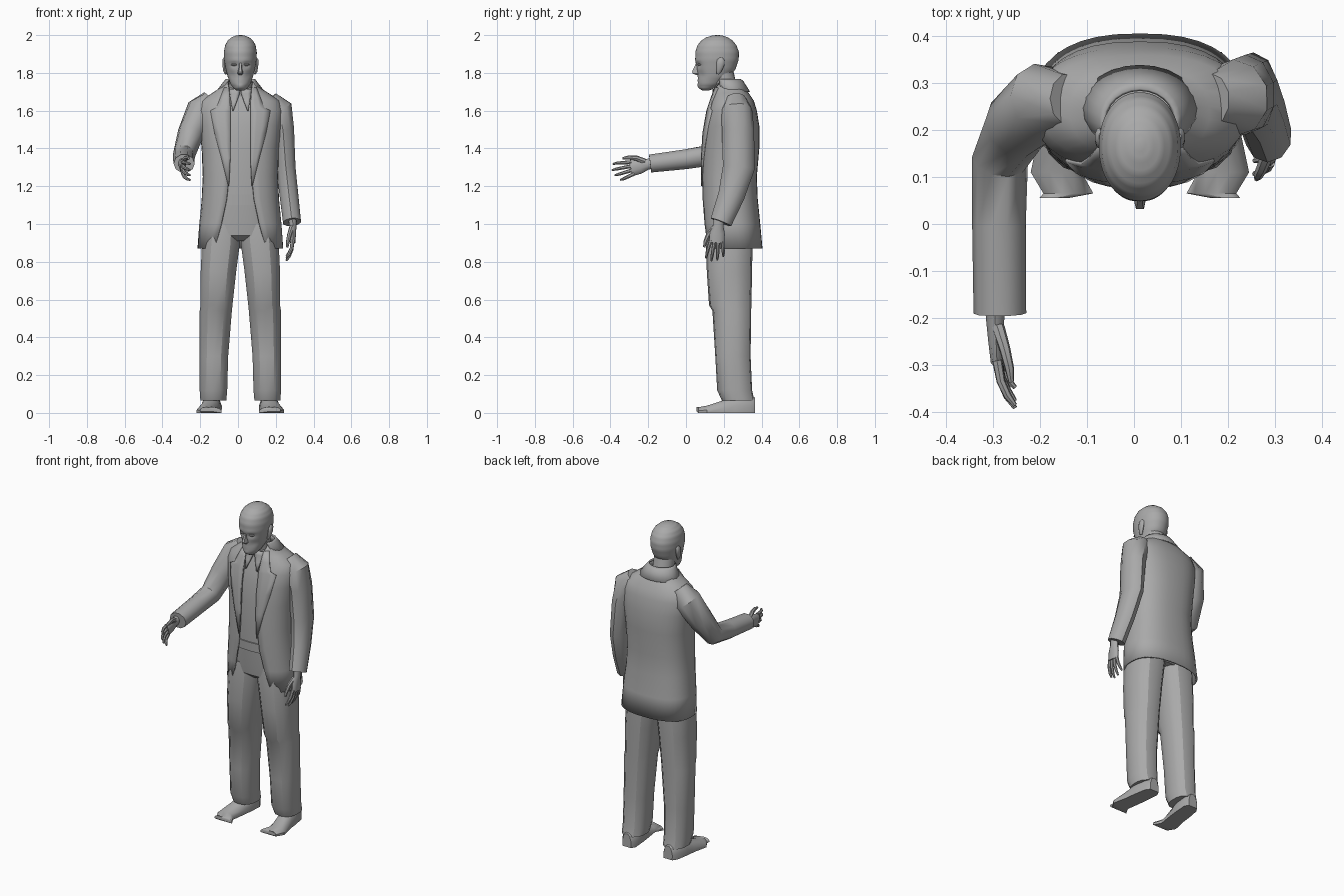
import bpy, bmesh, math
from mathutils import Vector

if "Cube" in bpy.data.objects:
    bpy.data.objects.remove(bpy.data.objects["Cube"])

grey = bpy.data.materials.new("plain grey")
grey.use_nodes = True
grey.diffuse_color = (0.4, 0.4, 0.4, 1)
grey.node_tree.nodes["Principled BSDF"].inputs["Base Color"].default_value = (0.4, 0.4, 0.4, 1)
CX = 0.0125  # body centre line


def finish(name, rings, closed=True, caps=True, angle=35, thick=0):
    """Bridge rings of points into one object."""
    bm = bmesh.new()
    vs = [[bm.verts.new(p) for p in r] for r in rings]
    n = len(rings[0])
    for a, b in zip(vs, vs[1:]):
        for i in range(n if closed else n - 1):
            j = (i + 1) % n
            bm.faces.new((a[i], a[j], b[j], b[i]))
    if caps and closed:
        bm.faces.new(vs[0])
        bm.faces.new(vs[-1])
    bmesh.ops.recalc_face_normals(bm, faces=bm.faces)
    me = bpy.data.meshes.new(name)
    bm.to_mesh(me)
    bm.free()
    me.materials.append(grey)
    ob = bpy.data.objects.new(name, me)
    bpy.context.collection.objects.link(ob)
    if thick:
        mod = ob.modifiers.new("thickness", "SOLIDIFY")
        mod.thickness, mod.offset = thick, 0
    bpy.ops.object.select_all(action="DESELECT")
    ob.select_set(True)
    bpy.context.view_layer.objects.active = ob
    bpy.ops.object.shade_smooth_by_angle(angle=math.radians(angle))
    return ob


def spow(v, p):
    return math.copysign(abs(v) ** p, v)


def section(row, t, p):
    """Point on a rounded horizontal section; t = 0 is the front."""
    z, cx, hw, yf, yb = row[:5]
    return Vector((cx + hw * spow(math.sin(t), p),
                   (yf + yb) / 2 - (yb - yf) / 2 * spow(math.cos(t), p), z))


def sample(rows, z):
    for a, b in zip(rows, rows[1:]):
        if a[0] <= z <= b[0]:
            f = (z - a[0]) / (b[0] - a[0])
            return [u + (v - u) * f for u, v in zip(a, b)]
    return list(rows[-1])


def loft(name, rows, n=16, p=0.85, angle=35):
    return finish(name, [[section(r, math.tau * i / n, p) for i in range(n)] for r in rows], angle=angle)


def tube(name, pts, ref, n=10, angle=40):
    """Limb along (x, y, z, half width along ref, half width across)."""
    cs, ref, rings = [Vector(p[:3]) for p in pts], Vector(ref), []
    for i, c in enumerate(cs):
        t = (cs[min(i + 1, len(cs) - 1)] - cs[max(i - 1, 0)]).normalized()
        u = (ref - t * ref.dot(t)).normalized()
        w = t.cross(u)
        rings.append([c + u * pts[i][3] * math.cos(math.tau * k / n)
                      + w * pts[i][4] * math.sin(math.tau * k / n) for k in range(n)])
    return finish(name, rings, angle=angle)


# Jacket: z, centre, half width, front, back, half opening
jacket = [(0.87, CX, .222, .10, .40, .135), (1.0, CX, .213, .093, .388, .10),
          (1.13, CX, .2, .088, .375, .072), (1.25, CX, .194, .086, .37, .06),
          (1.4, CX, .2, .09, .383, .055), (1.52, CX, .214, .1, .383, .055),
          (1.6, CX, .222, .118, .37, .055), (1.65, CX, .205, .135, .355, .056),
          (1.69, CX, .145, .148, .328, .057), (1.72, CX, .10, .15, .31, .06),
          (1.75, CX, .08, .158, .296, .066)]
P = 0.82


def front_y(x, z):
    r = sample(jacket, z)
    s = min(1, abs(x - CX) / r[2]) ** (1 / P)
    return section(r, math.asin(s), P).y


shell = []
for r in jacket:
    t0 = math.asin((r[5] / r[2]) ** (1 / P))
    shell.append([section(r, t0 + (math.tau - 2 * t0) * i / 30, P) for i in range(31)])
finish("jacket", shell, closed=False, thick=0.01)

# Shirt, waistband and hips
loft("shirt", [(z, cx, hw - .018, yf + .012, yb - .018) for z, cx, hw, yf, yb, o in jacket[2:-1]], p=P, n=30)
loft("waistband", [(1.1, CX, .18, .094, .355), (1.155, CX, .18, .092, .355)], p=P, n=24)
loft("hips", [(.91, CX, .10, .15, .33), (.94, CX, .19, .115, .355),
              (1.0, CX, .19, .108, .36), (1.11, CX, .178, .1, .355)], n=24)


def plate(name, rows, lift):
    """Thin cloth strip lying on the chest: z, inner x, outer x from centre line."""
    for side, s in (("left", 1), ("right", -1)):
        grid = []
        for z, a, b in rows:
            xs = [CX + s * (a + (b - a) * k / 3) for k in range(4)]
            grid.append([Vector((x, front_y(x, z) - lift, z)) for x in xs])
        finish(side + name, grid, closed=False, thick=0.008)


plate("_lapel", [(1.2, .06, .063), (1.35, .053, .1), (1.48, .053, .135), (1.6, .053, .158),
                 (1.615, .053, .125), (1.66, .055, .108), (1.72, .06, .085)], .008)
plate("_shirt_collar", [(1.6, .037, .042), (1.65, .018, .05), (1.69, .004, .056), (1.715, .002, .058)], .004)

# Jacket collar behind the neck
finish("jacket_collar", [[section((z, CX, hw, .15, yb), .9 + (math.tau - 1.8) * i / 18, 1) for i in range(19)]
                         for z, hw, yb in ((1.7, .125, .335), (1.755, .083, .3), (1.765, .075, .285))],
       closed=False, thick=.008)

# Trouser legs and shoes: z, outer, inner, front, back
leg = [(.065, .213, .073, .19, .362), (.12, .217, .068, .165, .35), (.3, .217, .063, .155, .342),
       (.54, .217, .043, .14, .345), (.57, .212, .04, .122, .346), (.75, .212, .02, .11, .35),
       (.9, .205, .0, .106, .352), (1.0, .19, .0, .115, .35)]
shoe = [(.065, .152, .052, .03, .018), (.11, .178, .053, .0, .026), (.2, .162, .05, .0, .055),
        (.26, .155, .05, .0, .085), (.34, .145, .046, .0, .08), (.366, .143, .03, .004, .07)]
for side, s in (("left", 1), ("right", -1)):
    loft(side + "_trouser_leg", [(z, CX + s * (o + i) / 2, (o - i) / 2, f, b) for z, o, i, f, b in leg], n=14, angle=30)
    rings = []
    for y, x, hw, lo, hi in [(.055, .183, .03, .008, .03)] + [(a, b, c, 0, e + .012) for a, b, c, d, e in shoe]:
        prof = [(-1, lo), (1, lo), (1.02, lo + (hi - lo) * .4), (.7, lo + (hi - lo) * .85), (.25, hi),
                (-.25, hi), (-.7, lo + (hi - lo) * .85), (-1.02, lo + (hi - lo) * .4)]
        rings.append([Vector((CX + s * (x + u * hw), y, z)) for u, z in prof])
    finish(side + "_shoe", rings, angle=40)

# Sleeves
tube("left_sleeve", [(.165, .265, 1.66, .055, .05), (.213, .268, 1.605, .082, .08), (.238, .275, 1.5, .085, .062),
                     (.253, .28, 1.3, .085, .054), (.27, .24, 1.15, .07, .052), (.286, .185, 1.01, .058, .05)], (0, 1, 0))
tube("right_sleeve", [(-.14, .265, 1.665, .05, .055), (-.19, .262, 1.605, .083, .082), (-.25, .21, 1.48, .07, .075),
                      (-.285, .135, 1.365, .06, .062), (-.287, 0, 1.343, .057, .055), (-.285, -.19, 1.32, .056, .05)],
     (1, 0, 0))


def hand(side, wrist, along, thumbward, palm):
    """Palm, four curled fingers and a thumb in a local frame."""
    o, d, w, q = (Vector(v) for v in (wrist, along, thumbward, palm))
    d.normalize()

    def at(a, b, c, r1, r2):
        return (*(o + d * a + w * b + q * c), r1, r2)
    tube(side + "_palm", [at(-.03, 0, 0, .03, .024), at(.01, 0, 0, .028, .02), at(.05, 0, .002, .04, .018),
                          at(.1, -.002, .004, .04, .014)], w)
    for k, (name, ln) in enumerate((("index", .085), ("middle", .098), ("ring", .09), ("little", .068))):
        b = .03 - k * .0205
        tube(f"{side}_{name}_finger", [at(.09, b, .004, .011, .011), at(.1 + ln * .4, b * 1.25, .012, .0095, .0095),
                                       at(.1 + ln * .75, b * 1.4, .026, .0085, .0085),
                                       at(.1 + ln, b * 1.45, .042, .005, .005)], w, n=7)
    tube(side + "_thumb", [at(.02, .018, .006, .016, .014), at(.06, .045, .02, .014, .012),
                           at(.1, .057, .03, .011, .01), at(.13, .06, .034, .006, .006)], w, n=7)


hand("left", (.29, .172, 1.0), (.04, -.12, -1), (0, -1, .1), (-1, 0, 0))
hand("right", (-.295, -.195, 1.318), (0, -1, -.24), (0, -.24, 1), (1, 0, 0))

# Neck
tube("neck", [(CX, .225, 1.64, .068, .065), (CX, .21, 1.72, .062, .06), (CX, .185, 1.82, .062, .062)], (1, 0, 0), n=20)

# Head: z, centre, half width, front, back
head = [(1.708, CX, .022, .085, .125), (1.718, CX, .036, .072, .15), (1.74, CX, .052, .064, .19),
        (1.78, CX, .067, .063, .235), (1.82, CX, .077, .058, .262), (1.87, CX, .086, .049, .279),
        (1.91, CX, .087, .049, .28), (1.945, CX, .081, .06, .268), (1.97, CX, .068, .08, .248),
        (1.988, CX, .047, .107, .222), (1.997, CX, .024, .137, .195), (2.0, CX, .006, .16, .175)]
zs = [a[0] + (b[0] - a[0]) * k / 4 for a, b in zip(head, head[1:]) for k in range(4)] + [2.0]
skull = loft("head", [sample(head, z) for z in zs], n=56, p=0.95, angle=60)


def bump(x, z, x0, z0, sx, sz):
    return math.exp(-((x - x0) / sx) ** 2 - ((z - z0) / sz) ** 2)


# Eye sockets, brow, cheeks, lips and chin
for v in skull.data.vertices:
    x, z = abs(v.co.x - CX), v.co.z
    if v.co.y < .15:
        v.co.y += (.014 * bump(x, z, .033, 1.843, .018, .011) - .005 * bump(x, z, .03, 1.863, .03, .007)
                   + .006 * bump(x, z, .045, 1.79, .02, .02) + .005 * bump(x, z, 0, 1.766, .025, .004)
                   - .004 * bump(x, z, 0, 1.774, .02, .005) - .004 * bump(x, z, 0, 1.757, .018, .005)
                   - .006 * bump(x, z, 0, 1.728, .02, .012))

# Nose, eyes and ears
finish("nose", [[Vector((CX + u * w, y, z)) for u, y in ((-1, .085), (-.45, yf), (.45, yf), (1, .085))]
                for z, w, yf in ((1.788, .014, .056), (1.797, .02, .034), (1.806, .018, .032),
                                 (1.83, .012, .043), (1.858, .012, .055))])
for side, s in (("left", 1), ("right", -1)):
    x = CX + s * .032
    tube(side + "_eye", [(x - .016, .074, 1.843, .003, .003), (x - .007, .068, 1.844, .007, .008),
                         (x + .007, .068, 1.844, .007, .008), (x + .016, .076, 1.843, .003, .003)], (0, 0, 1), n=8)
    e = CX + s * .082
    tube(side + "_ear", [(e - s * .006, .168, 1.795, .008, .006), (e, .174, 1.81, .014, .009),
                         (e + s * .004, .182, 1.845, .022, .01), (e + s * .004, .185, 1.868, .02, .01),
                         (e, .185, 1.88, .009, .006)], (0, 1, 0), n=10)
